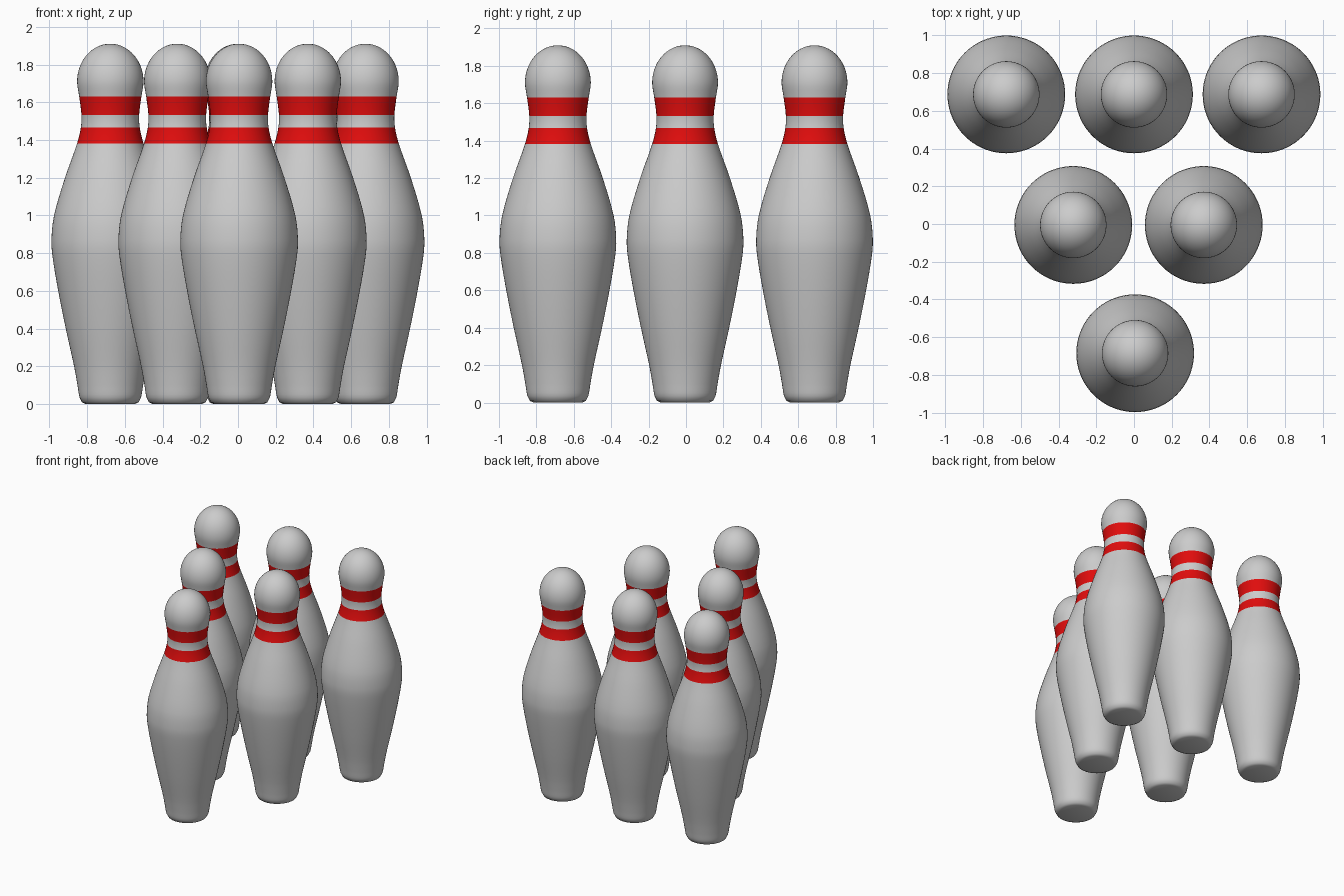
import bpy, bmesh, math

if "Cube" in bpy.data.objects:
    bpy.data.objects.remove(bpy.data.objects["Cube"])

SEG = 72


def material(name, rgb):
    m = bpy.data.materials.new(name)
    m.diffuse_color = (*rgb, 1)
    m.use_nodes = True
    m.node_tree.nodes["Principled BSDF"].inputs["Base Color"].default_value = m.diffuse_color
    return m


grey = material("pale grey", (0.6, 0.6, 0.6))
red = material("stripe red", (0.75, 0.004, 0.004))

# Key points of the pin outline (radius, height), foot to widest part of head
KEYS = [(0.130, 0.0), (0.150, 0.009), (0.163, 0.035), (0.174, 0.10), (0.192, 0.20),
        (0.236, 0.40), (0.276, 0.60), (0.306, 0.78), (0.312, 0.87), (0.298, 1.00),
        (0.240, 1.20), (0.176, 1.382), (0.156, 1.467), (0.153, 1.533),
        (0.165, 1.631), (0.176, 1.71)]
HEAD_R, HEAD_Z, TOP = 0.176, 1.71, 1.91
STRIPES = [(1.382, 1.467), (1.533, 1.631)]


def smooth_outline(keys, steps=4):
    """Smooth radius as a function of height, passing through every key."""
    n = len(keys)

    def slope(i):
        if i == n - 1:
            return 0.0
        a, b = keys[max(i - 1, 0)], keys[i + 1]
        return (b[0] - a[0]) / (b[1] - a[1])
    out = []
    for i in range(n - 1):
        (r0, z0), (r1, z1) = keys[i], keys[i + 1]
        h = z1 - z0
        s = 1 if i < 2 else steps
        for k in range(s):
            t = k / s
            r = ((2*t**3 - 3*t**2 + 1) * r0 + (t**3 - 2*t**2 + t) * h * slope(i)
                 + (3*t**2 - 2*t**3) * r1 + (t**3 - t**2) * h * slope(i + 1))
            out.append((r, z0 + h * t))
    return out


# Body outline plus an elliptical dome for the head
outline = smooth_outline(KEYS)
for k in range(14):
    a = k / 14 * math.pi / 2
    outline.append((HEAD_R * math.cos(a), HEAD_Z + (TOP - HEAD_Z) * math.sin(a)))

# Spin the outline into one closed pin
bm = bmesh.new()
rings = [[bm.verts.new((r * math.cos(2 * math.pi * j / SEG),
                        r * math.sin(2 * math.pi * j / SEG), z)) for j in range(SEG)]
         for r, z in outline]
bm.faces.new(rings[0][::-1])
tip = bm.verts.new((0, 0, TOP))
for j in range(SEG):
    k = (j + 1) % SEG
    for lo, hi in zip(rings, rings[1:]):
        bm.faces.new((lo[j], lo[k], hi[k], hi[j]))
    bm.faces.new((rings[-1][j], rings[-1][k], tip))

# Red neck stripes by height
for f in bm.faces:
    z = f.calc_center_median().z
    f.material_index = int(any(a < z < b for a, b in STRIPES))
    f.smooth = True
mesh = bpy.data.meshes.new("pin")
bm.to_mesh(mesh)
bm.free()
mesh.materials.append(grey)
mesh.materials.append(red)

# Triangle of six pins, point towards the front
SPOTS = {"front_pin": (0.006, -0.685),
         "middle_pin_left": (-0.322, -0.005), "middle_pin_right": (0.37, -0.005),
         "back_pin_left": (-0.677, 0.687), "back_pin_centre": (0.0, 0.687),
         "back_pin_right": (0.676, 0.687)}
for name, (x, y) in SPOTS.items():
    pin = bpy.data.objects.new(name, mesh)
    pin.location = (x, y, 0)
    bpy.context.collection.objects.link(pin)
